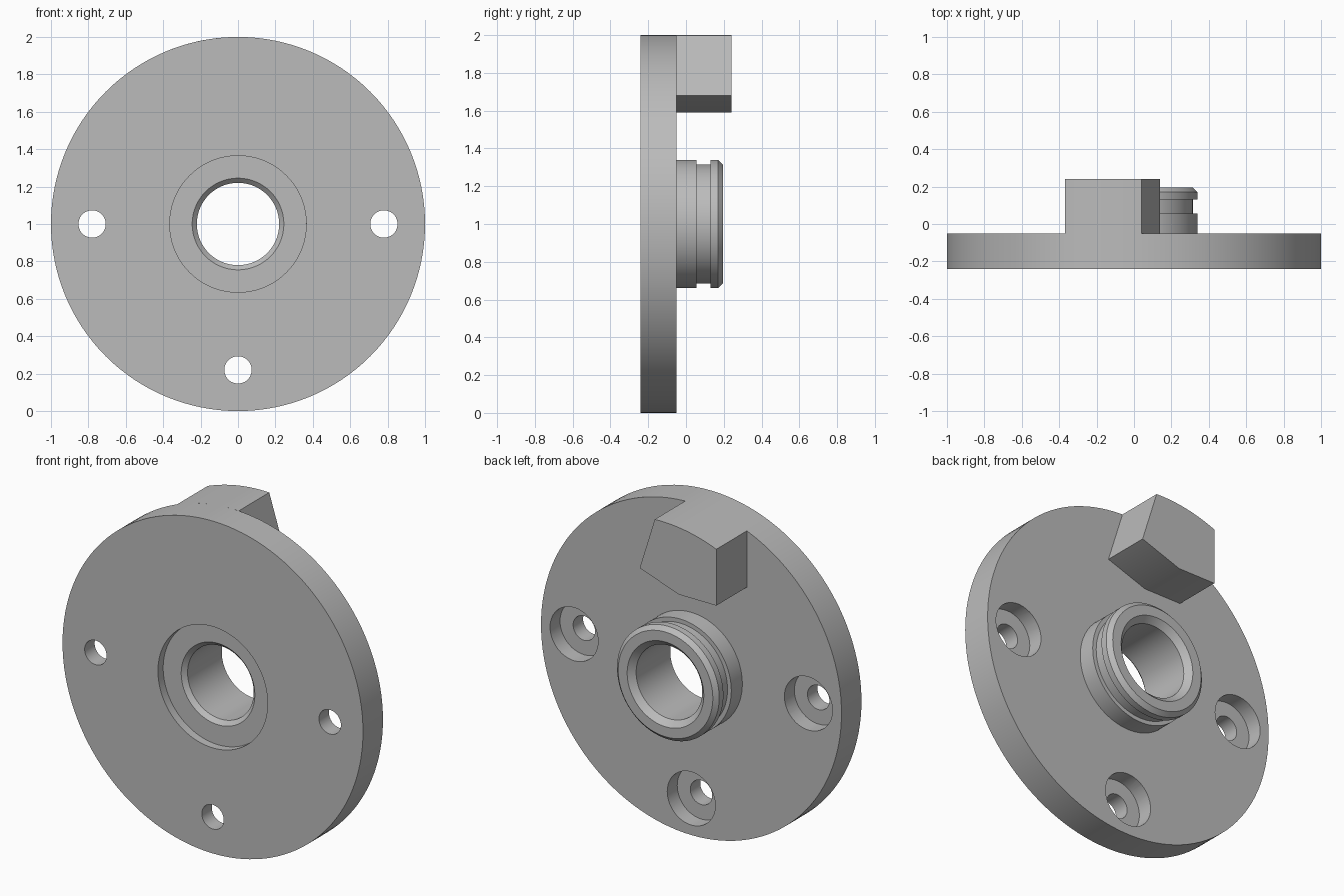
import bpy, bmesh, math
from mathutils import Vector, Matrix

cube = bpy.data.objects.get("Cube")
if cube:
    bpy.data.objects.remove(cube, do_unlink=True)

FRONT, BACK, CENTRE_Z, SEGMENTS = -0.24, -0.05, 1.0, 128

grey = bpy.data.materials.new("plain grey")
grey.use_nodes = True
grey.diffuse_color = (0.5, 0.5, 0.5, 1)
grey.node_tree.nodes["Principled BSDF"].inputs["Base Color"].default_value = grey.diffuse_color


def finish(name, bm):
    bmesh.ops.recalc_face_normals(bm, faces=bm.faces)
    mesh = bpy.data.meshes.new(name)
    bm.to_mesh(mesh)
    bm.free()
    mesh.materials.append(grey)
    obj = bpy.data.objects.new(name, mesh)
    bpy.context.collection.objects.link(obj)
    return obj


def lathe(name, profile, centre, steps):
    """Turn a closed (radius, y) profile around an axis parallel to y."""
    bm = bmesh.new()
    verts = [bm.verts.new((r, y, 0)) for r, y in profile]
    edges = [bm.edges.new((v, verts[i - 1])) for i, v in enumerate(verts)]
    bmesh.ops.spin(bm, geom=verts + edges, cent=(0, 0, 0), axis=(0, 1, 0),
                   angle=math.tau, steps=steps)
    bmesh.ops.remove_doubles(bm, verts=bm.verts, dist=1e-5)
    bmesh.ops.translate(bm, verts=bm.verts, vec=centre)
    return finish(name, bm)


def select_only(obj):
    bpy.ops.object.select_all(action='DESELECT')
    obj.select_set(True)
    bpy.context.view_layer.objects.active = obj


def smooth(obj):
    select_only(obj)
    bpy.ops.object.shade_smooth_by_angle(angle=math.radians(25))


# Flange plate with front recess, chamfered bore and grooved sleeve
flange = lathe("flange_and_sleeve", [
    (1.0, FRONT), (1.0, BACK),
    (0.34, BACK), (0.34, 0.055), (0.315, 0.055), (0.315, 0.13),
    (0.34, 0.13), (0.34, 0.17), (0.315, 0.195),
    (0.255, 0.195), (0.22, 0.16),
    (0.22, FRONT + 0.075), (0.245, FRONT + 0.05),
    (0.365, FRONT + 0.05), (0.365, FRONT),
], (0, 0, CENTRE_Z), SEGMENTS)

# Three counterbored screw holes
for side, angle in (("left", 0), ("right", math.pi), ("bottom", -math.pi / 2)):
    centre = Vector((math.cos(angle), 0, math.sin(angle))) * 0.78
    centre.z += CENTRE_Z
    floor = BACK - 0.095
    cutter = lathe(side + "_hole_cutter", [
        (0, FRONT - 0.1), (0.073, FRONT - 0.1), (0.073, floor),
        (0.16, floor), (0.16, BACK + 0.1), (0, BACK + 0.1),
    ], centre, 48)
    cutter.hide_render = True
    mod = flange.modifiers.new("hole", 'BOOLEAN')
    mod.operation, mod.solver, mod.object = 'DIFFERENCE', 'EXACT', cutter
    select_only(flange)
    bpy.ops.object.modifier_apply(modifier=mod.name)
    bpy.data.objects.remove(cutter, do_unlink=True)
smooth(flange)

# Stop block behind the top rim, its outer face following the rim
start, end = math.acos(0.04), math.acos(-0.37)
outline = [(-0.37, 1.59), (-0.12, 1.59), (0.14, 1.68)]
for i in range(17):
    a = start + (end - start) * i / 16
    outline.append((math.cos(a), CENTRE_Z + math.sin(a)))
bm = bmesh.new()
face = bm.faces.new([bm.verts.new((x, BACK, z)) for x, z in outline])
extruded = bmesh.ops.extrude_face_region(bm, geom=[face], use_keep_orig=True)["geom"]
bmesh.ops.translate(bm, vec=(0, 0.24 - BACK, 0),
                    verts=[g for g in extruded if isinstance(g, bmesh.types.BMVert)])
smooth(finish("stop_block", bm))
